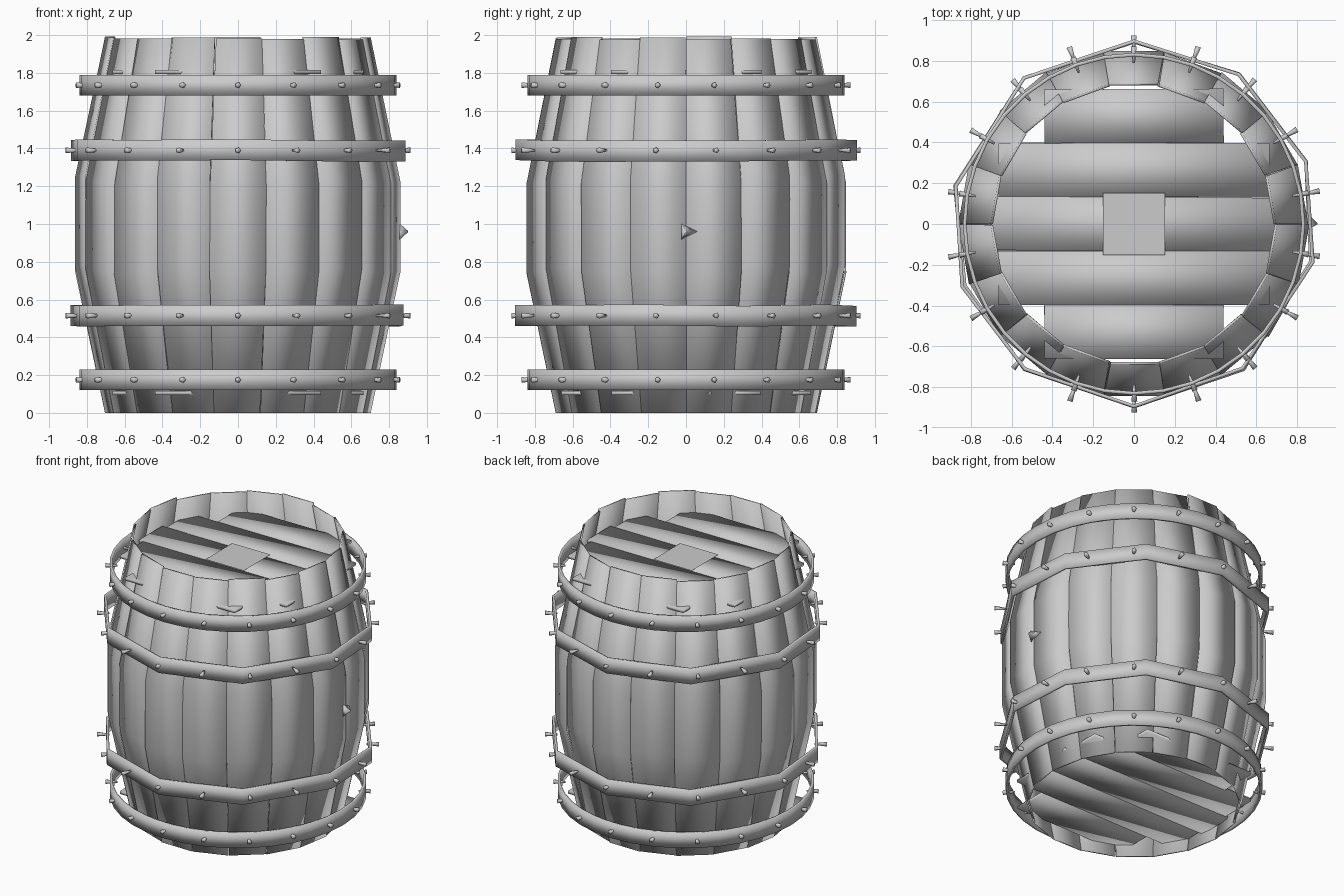
import bpy, bmesh, math, random
from mathutils import Vector, Matrix

if "Cube" in bpy.data.objects:
    bpy.data.objects.remove(bpy.data.objects["Cube"])

random.seed(4)
N = 18
STEP = 2 * math.pi / N


def finish(name, bm, smooth=True):
    bmesh.ops.recalc_face_normals(bm, faces=bm.faces)
    for f in bm.faces:
        f.smooth = smooth
    mesh = bpy.data.meshes.new(name)
    bm.to_mesh(mesh)
    bm.free()
    ob = bpy.data.objects.new(name, mesh)
    bpy.context.collection.objects.link(ob)
    return ob


def polar(r, a, z):
    return Vector((r * math.cos(a), r * math.sin(a), z))


# Staves: thin bulging planks, each slightly uneven, soft-shaded all round
bm = bmesh.new()
for i in range(N):
    dr = random.uniform(-0.005, 0.005)
    top = 1.985 + random.uniform(-0.01, 0.01)
    tilt = random.uniform(-0.008, 0.008)
    mid = random.uniform(-0.03, 0.03)
    profile = [(0.70, 0), (0.858, 0.76 + mid), (0.858, 1.23 + mid), (0.70, top)]
    rows = []
    for r, z in profile:
        s = tilt * (z - 1)
        a, b = i * STEP + s, (i + 1) * STEP + s
        rows.append([bm.verts.new(polar(r + dr + o, t, z))
                     for o, t in ((0, a), (0, b), (-0.012, b), (-0.012, a))])
    for p, q in zip(rows, rows[1:]):
        for j in range(4):
            k = (j + 1) % 4
            bm.faces.new((p[j], p[k], q[k], q[j]))
    bm.faces.new(rows[0])
    bm.faces.new(rows[-1])
finish("staves", bm)


# Heads: five boards each, stepped to fit the round
def head(name, z):
    bm = bmesh.new()
    for k, half in enumerate((0.44, 0.665, 0.70, 0.665, 0.44)):
        m = (Matrix.Translation((0, (k - 2) * 0.265, z))
             @ Matrix.Rotation(random.uniform(-0.006, 0.006), 4, 'Z')
             @ Matrix.Diagonal((2 * half, 0.264, 0.02, 1)))
        bmesh.ops.create_cube(bm, size=1, matrix=m)
    finish(name, bm)


head("top_head", 1.805)
head("bottom_head", 0.105)

# Square plate on the top head
bm = bmesh.new()
bmesh.ops.create_grid(bm, x_segments=1, y_segments=1, size=0.153,
                      matrix=Matrix.Translation((0, 0, 1.83)))
for f in bm.faces:
    f.normal_update()
finish("top_plate", bm, False)


# Hoops: closed soft-shaded bands
def hoop(name, r, z, angles, wobble):
    bm = bmesh.new()
    section = [(-0.018, -0.055), (0, -0.055), (0, 0.055), (-0.018, 0.055)]
    rings = []
    for deg in angles:
        a = math.radians(deg)
        dr, dz = random.uniform(-wobble, wobble), random.uniform(-wobble, wobble) / 2
        rings.append([bm.verts.new(polar(r + dr + o, a, z + h + dz)) for o, h in section])
    for i, p in enumerate(rings):
        q = rings[(i + 1) % len(rings)]
        for j in range(4):
            k = (j + 1) % 4
            bm.faces.new((p[j], q[j], q[k], p[k]))
    finish(name, bm)


# Rivets: small nails flaring outward, one per stave
def rivets(name, r, z):
    bm = bmesh.new()
    for i in range(N):
        a = (i + 0.5) * STEP
        m = (Matrix.Translation(polar(r, a, z)) @ Matrix.Rotation(a, 4, 'Z')
             @ Matrix.Rotation(math.pi / 2, 4, 'Y'))
        bmesh.ops.create_cone(bm, cap_ends=True, segments=5, radius1=0.006,
                              radius2=0.016, depth=0.08, matrix=m)
    finish(name, bm)


ROUND = range(0, 360, 10)
BENT = (-90, -53, -12, 20, 55, 90, 127, 168, 200, 233)
for label, r, z, angles, wob, rr in (
        ("lower_end", 0.84, 0.175, ROUND, 0.0, 0.83),
        ("lower_middle", 0.9, 0.515, BENT, 0.008, 0.885),
        ("upper_middle", 0.9, 1.39, BENT, 0.008, 0.885),
        ("upper_end", 0.84, 1.735, ROUND, 0.0, 0.83)):
    hoop(label + "_hoop", r, z, angles, wob)
    rivets(label + "_rivets", rr, z)

# Bung: three-sided peg on the right side
bm = bmesh.new()
bmesh.ops.create_cone(bm, cap_ends=True, segments=3, radius1=0.066, radius2=0.004, depth=0.06,
                      matrix=Matrix.Translation((0.87, 0, 0.96))
                      @ Matrix.Rotation(math.pi / 2, 4, 'Y'))
finish("bung", bm)
